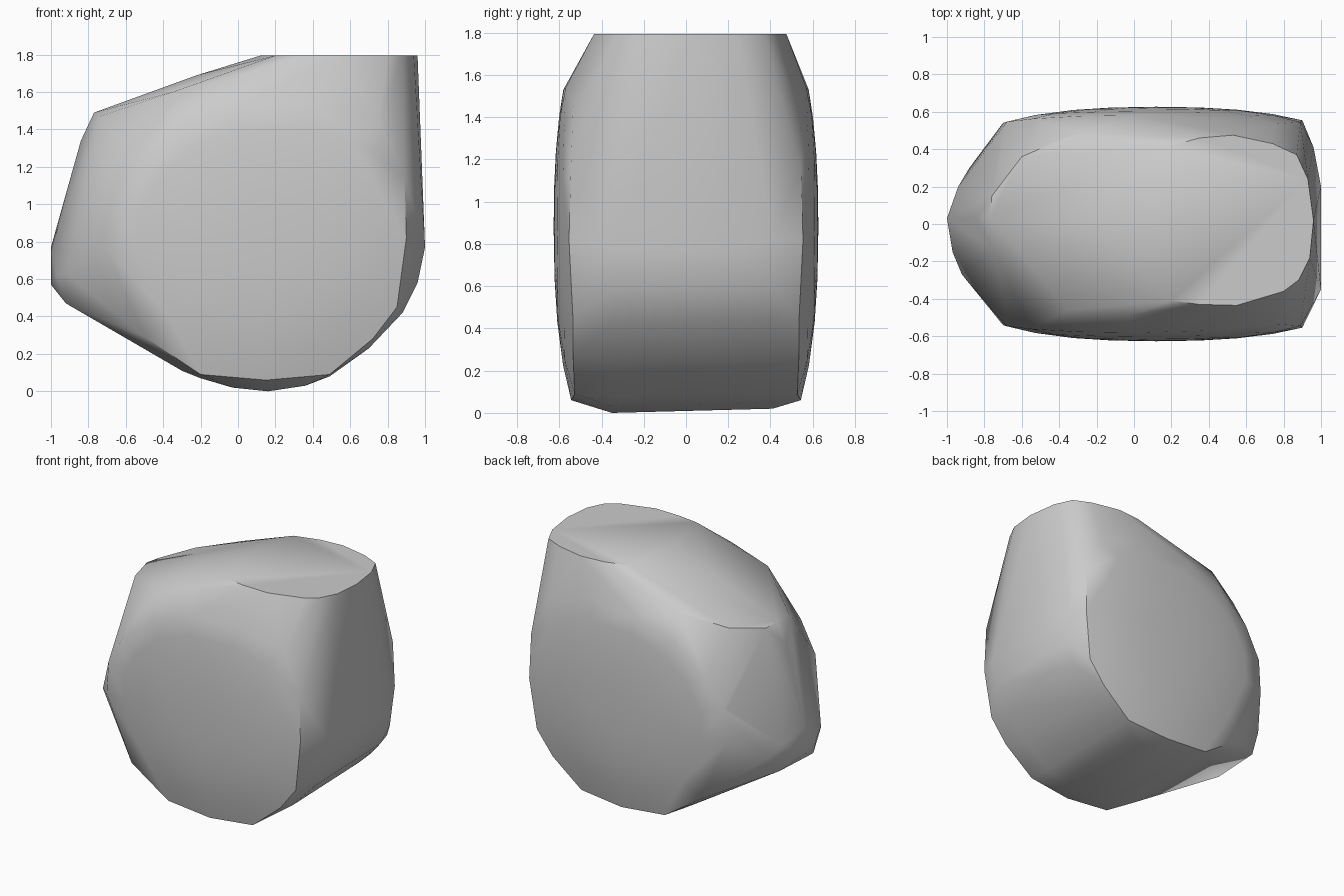
import bpy, bmesh

cube = bpy.data.objects.get("Cube")
if cube:
    bpy.data.objects.remove(cube, do_unlink=True)

stone = bpy.data.materials.new("stone grey")
stone.use_nodes = True
grey = (0.6, 0.6, 0.6, 1)
stone.diffuse_color = grey
stone.node_tree.nodes["Principled BSDF"].inputs["Base Color"].default_value = grey

points = []

# Bulging broad faces: one outline, scaled inward over a shallow dome
outline = [(.49, .09), (.72, .28), (.85, .45), (.9, .82), (.89, 1.15), (.75, 1.45),
           (.4, 1.54), (0, 1.53), (-.3, 1.42), (-.55, 1.22), (-.68, 1), (-.7, .75),
           (-.5, .29), (-.2, .09), (.15, .06)]
cx, cz = .12, .88
for side in (-1, 1):
    for scale in (0, .3, .55, .8, 1):
        for x, z in outline:
            dx, dz = (x - cx) * scale, (z - cz) * scale
            r = dx * dx + dz * dz
            points.append((cx + dx, side * (.627 - .07 * r - .08 * r * r), cz + dz))

# Curved underside, slightly higher at the back
belly = [(-.3, .11), (-.2, .07), (-.03, .02), (.16, 0), (.36, .03), (.49, .08),
         (.7, .23), (.88, .42), (.96, .58)]
for x, z in belly:
    points += [(x, -.35, z), (x, .41, z + .02)]

# Flat top
top = [(.17, .41), (.35, .46), (.53, .475), (.74, .43), (.87, .37), (.93, .24), (.96, .02),
       (.94, -.18), (.88, -.3), (.8, -.36), (.55, -.435), (.35, -.43), (.2, -.41), (.12, 0)]
points += [(x, y, 1.795) for x, y in top]

# Rounded right-hand end
points += [(1, -.35, .77), (1, .2, .77), (.96, .41, .82), (.88, .535, .8)]

# Pointed end and sloping shoulder
points += [(-1, .03, .57), (-1, .03, .77), (-.97, -.15, .62), (-.92, -.27, .63),
           (-.92, -.18, .47), (-.94, .2, .68), (-.88, .3, .6), (-.91, .2, .48),
           (-.84, .03, 1.34), (-.77, .03, 1.49), (-.74, -.15, 1.47), (-.76, .15, 1.48),
           (-.35, -.46, 1.6), (-.03, -.49, 1.68), (-.22, 0, 1.69),
           (-.3, .49, 1.6), (-.6, .36, 1.52), (-.7, .515, 1)]

# Wrap everything in one convex skin
bm = bmesh.new()
for p in points:
    bm.verts.new(p)
bmesh.ops.remove_doubles(bm, verts=bm.verts, dist=.004)
hull = bmesh.ops.convex_hull(bm, input=bm.verts)
loose = {v for v in hull["geom_interior"] + hull["geom_unused"]
         if isinstance(v, bmesh.types.BMVert)}
bmesh.ops.delete(bm, geom=list(loose), context="VERTS")
bmesh.ops.recalc_face_normals(bm, faces=bm.faces)

mesh = bpy.data.meshes.new("boulder")
bm.to_mesh(mesh)
bm.free()
mesh.materials.append(stone)
boulder = bpy.data.objects.new("boulder", mesh)
bpy.context.collection.objects.link(boulder)

# Smooth the gentle curves, keep the hard ridges
bpy.ops.object.select_all(action="DESELECT")
boulder.select_set(True)
bpy.context.view_layer.objects.active = boulder
bpy.ops.object.shade_smooth_by_angle(angle=.7)
